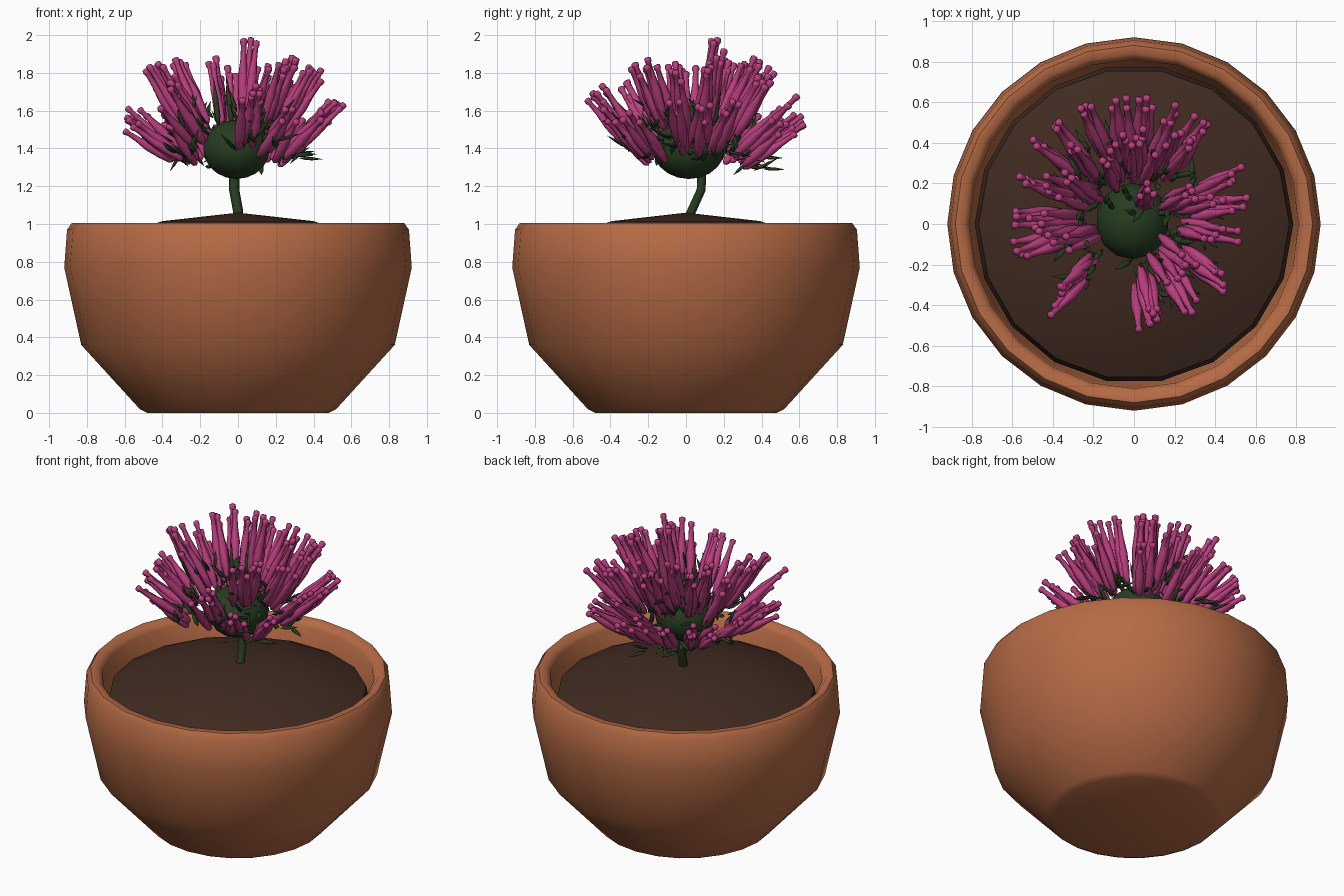
import bpy, bmesh, random
from math import cos, sin, tau, radians
from mathutils import Vector, Matrix

random.seed(11)
if "Cube" in bpy.data.objects:
    bpy.data.objects.remove(bpy.data.objects["Cube"])


def material(name, rgb):
    m = bpy.data.materials.new(name)
    m.use_nodes = True
    m.diffuse_color = (*rgb, 1)
    m.node_tree.nodes["Principled BSDF"].inputs["Base Color"].default_value = (*rgb, 1)
    return m


TERRACOTTA = material("terracotta", (0.47, 0.147, 0.06))
SOIL = material("soil brown", (0.051, 0.024, 0.015))
PINK = material("magenta petal", (0.49, 0.05, 0.21))
GREEN = material("dark green", (0.019, 0.046, 0.014))


def lathe(bm, profile, sides, matrix=Matrix()):
    """Revolve (radius, height) points; zero radius closes to a point."""
    rings = []
    for r, z in profile:
        count = sides if r else 1
        rings.append([bm.verts.new(matrix @ Vector((r * cos(tau * i / sides), r * sin(tau * i / sides), z)))
                      for i in range(count)])
    for a, b in zip(rings, rings[1:]):
        for i in range(sides):
            j = (i + 1) % sides
            quad = [a[i % len(a)], a[j % len(a)], b[j % len(b)], b[i % len(b)]]
            bm.faces.new(list(dict.fromkeys(quad)))


def finish(bm, name, mat, angle=40):
    bmesh.ops.recalc_face_normals(bm, faces=bm.faces)
    mesh = bpy.data.meshes.new(name)
    bm.to_mesh(mesh)
    bm.free()
    mesh.materials.append(mat)
    ob = bpy.data.objects.new(name, mesh)
    bpy.context.collection.objects.link(ob)
    bpy.ops.object.select_all(action="DESELECT")
    ob.select_set(True)
    bpy.context.view_layer.objects.active = ob
    bpy.ops.object.shade_smooth_by_angle(angle=radians(angle))


def along(base, tip, flat=1):
    """Matrix that stands a unit-high shape between two points."""
    d = tip - base
    turn = d.to_track_quat("Z", "Y").to_matrix().to_4x4()
    return Matrix.Translation(base) @ turn @ Matrix.Diagonal((1, flat, d.length, 1))


def jitter(s):
    return Vector([random.uniform(-s, s) for _ in range(3)])


# Pot: hollow bowl with a rounded rim
bm = bmesh.new()
lathe(bm, [(0, 0), (0.48, 0), (0.52, 0.02), (0.83, 0.36), (0.92, 0.77), (0.905, 0.97),
           (0.88, 1.005), (0.84, 1.005), (0.81, 0.97), (0.8, 0.76), (0.72, 0.4), (0.45, 0.1), (0, 0.1)], 24)
finish(bm, "pot", TERRACOTTA, 50)

# Soil: low mound with a steep edge inside the pot
bm = bmesh.new()
lathe(bm, [(0, 1.06), (0.4, 1.015), (0.66, 0.93), (0.765, 0.88), (0.785, 0.78), (0.74, 0.7), (0, 0.7)], 18)
finish(bm, "soil", SOIL)

# Stem: bent tube
curve = bpy.data.curves.new("stem", "CURVE")
curve.dimensions = "3D"
curve.bevel_depth = 0.027
curve.bevel_resolution = 1
curve.use_fill_caps = True
line = curve.splines.new("POLY")
path = [(0, 0.0, 1.0), (0, 0.03, 1.07), (-0.02, 0.08, 1.18), (-0.02, 0.085, 1.3)]
line.points.add(len(path) - 1)
for point, co in zip(line.points, path):
    point.co = (*co, 1)
curve.materials.append(GREEN)
bpy.context.collection.objects.link(bpy.data.objects.new("stem", curve))

# Flower head: slightly squashed ball
bm = bmesh.new()
bmesh.ops.create_uvsphere(bm, u_segments=14, v_segments=10, radius=0.18,
                          matrix=Matrix.Translation((-0.008, 0.015, 1.395)) @ Matrix.Diagonal((1, 1.05, 0.87, 1)))
finish(bm, "flower_head", GREEN)

# Florets in bundles whose tips lie on a dome, with slim leaves at their feet
FLORET = [(0, 0), (0.018, 0.06), (0.025, 0.25), (0.028, 0.5), (0.017, 0.72), (0.014, 0.9),
          (0.02, 0.94), (0.018, 0.985), (0, 1)]
LEAF = [(0, 0), (0.016, 0.3), (0.014, 0.6), (0, 1)]
focus = Vector((-0.01, 0.02, 1.1))
dome = Vector((-0.02, 0.035, 1.37))
florets, leaves = bmesh.new(), bmesh.new()


def bundle(tip, count=4):
    base = focus.lerp(tip, 0.52)
    for k in range(count):
        end = tip + (jitter(0.055) if k else Vector())
        end.z = min(end.z, 1.99)
        start = base + (end - tip) * 0.7 + jitter(0.02)
        end = start.lerp(end, random.uniform(0.85, 1) if k else 1)
        lathe(florets, FLORET, 6, along(start, end))
    out = (tip - focus).normalized()
    for k in range(5):
        start = base + jitter(0.05) + out * random.uniform(-0.05, 0.1)
        end = start + (out * 0.8 + jitter(0.7)).normalized() * random.uniform(0.1, 0.16)
        lathe(leaves, LEAF, 5, along(start, end, 0.6))


def dome_tip(azimuth, elevation):
    a, e = radians(azimuth), radians(elevation)
    return dome + Vector((cos(a) * cos(e), sin(a) * cos(e), sin(e))) * 0.625


for azimuth in (-130, -80, -57, -36, -13, 5, 23, 52, 66, 82, 97, 112, 127, 143, 160, 180, 197):
    low = 30 if azimuth == -80 else random.uniform(14, 28)
    bundle(dome_tip(azimuth, low))
    bundle(dome_tip(azimuth + random.uniform(-7, 7), random.uniform(36, 58)))
bundle(Vector((0.07, 0.17, 1.99)))

# Upright leaves on top of the head
for x, y in ((-0.1, 0.07), (-0.03, 0.14)):
    start = Vector((x, y, 1.48))
    lathe(leaves, LEAF, 5, along(start, start + Vector((-0.03, 0.05, 0.3))))

finish(florets, "florets", PINK, 80)
finish(leaves, "leaves", GREEN, 80)
